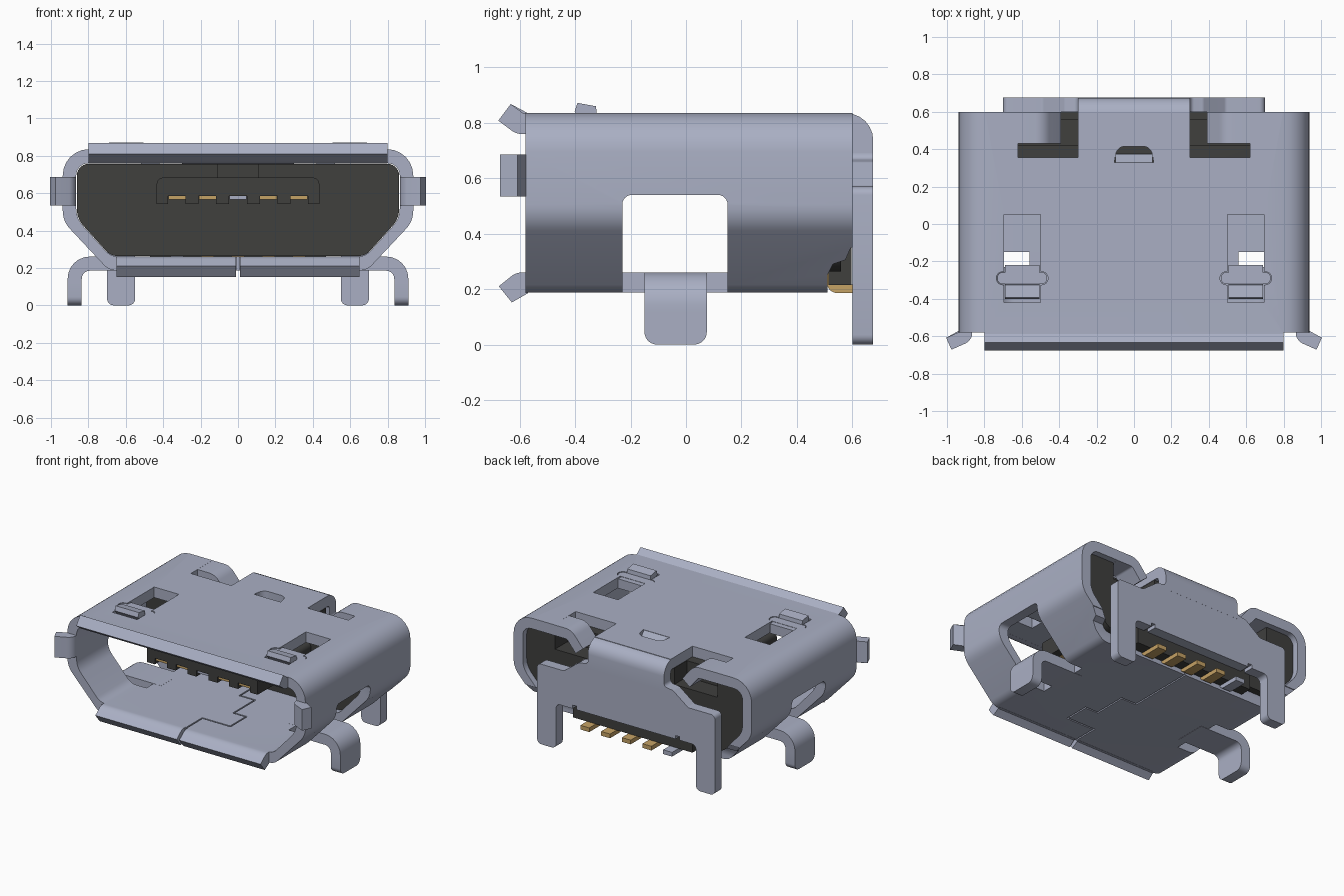
import bpy, bmesh, math
from mathutils import Vector

cube = bpy.data.objects.get("Cube")
if cube:
    bpy.data.objects.remove(cube, do_unlink=True)


def material(name, rgb):
    m = bpy.data.materials.new(name)
    m.use_nodes = True
    m.diffuse_color = (*rgb, 1)
    m.node_tree.nodes["Principled BSDF"].inputs["Base Color"].default_value = (*rgb, 1)
    return m


STEEL = material("steel", (0.40, 0.43, 0.55))
BLACK = material("black plastic", (0.05, 0.05, 0.048))
GOLD = material("gold", (0.56, 0.36, 0.13))


def rounded(points, closed=True, steps=6):
    """Fillet a 2D polyline of (u, v[, radius]) points."""
    out, n = [], len(points)
    for i, p in enumerate(points):
        r = p[2] if len(p) > 2 else 0
        c = Vector(p[:2])
        if r == 0 or (not closed and i in (0, n - 1)):
            out.append(c)
            continue
        a = (Vector(points[i - 1][:2]) - c).normalized()
        b = (Vector(points[(i + 1) % n][:2]) - c).normalized()
        half = a.angle(b) / 2
        centre = c + (a + b).normalized() * (r / math.sin(half))
        s, e = c + a * (r / math.tan(half)) - centre, c + b * (r / math.tan(half)) - centre
        sweep = s.angle(e)
        for k in range(steps + 1):
            t = k / steps
            out.append(centre + (s * math.sin((1 - t) * sweep) + e * math.sin(t * sweep)) / math.sin(sweep))
    return out


def finish(ob):
    bpy.ops.object.select_all(action='DESELECT')
    bpy.context.view_layer.objects.active = ob
    ob.select_set(True)
    bpy.ops.object.shade_smooth_by_angle(angle=math.radians(32))


def prism(name, points, axis, lo, hi, mat=STEEL):
    """Extrude a filleted outline along an axis: x uses (y,z), y uses (x,z), z uses (x,y)."""
    put = {'x': lambda u, v, w: (w, u, v), 'y': lambda u, v, w: (u, w, v),
           'z': lambda u, v, w: (u, v, w)}[axis]
    bm = bmesh.new()
    pts = rounded(points)
    a = [bm.verts.new(put(u, v, lo)) for u, v in pts]
    b = [bm.verts.new(put(u, v, hi)) for u, v in pts]
    bm.faces.new(a)
    bm.faces.new(b)
    for i in range(len(a)):
        j = (i + 1) % len(a)
        bm.faces.new((a[i], a[j], b[j], b[i]))
    bmesh.ops.recalc_face_normals(bm, faces=bm.faces)
    me = bpy.data.meshes.new(name)
    bm.to_mesh(me)
    bm.free()
    me.materials.append(mat)
    ob = bpy.data.objects.new(name, me)
    bpy.context.collection.objects.link(ob)
    finish(ob)
    return ob


def rect(u0, u1, v0, v1, r=0):
    return [(u0, v0, r), (u1, v0, r), (u1, v1, r), (u0, v1, r)]


def box(name, x0, x1, y0, y1, z0, z1, mat=STEEL):
    return prism(name, rect(x0, x1, y0, y1), 'z', z0, z1, mat)


def sheet(name, path, axis, lo, hi, thick=0.075):
    """Bent sheet metal following a filleted centre line."""
    p = rounded(path, closed=False)
    left, right = [], []
    for i, c in enumerate(p):
        d0 = (c - p[i - 1]).normalized() if i else (p[1] - c).normalized()
        d1 = (p[i + 1] - c).normalized() if i < len(p) - 1 else d0
        d = (d0 + d1).normalized()
        off = Vector((-d.y, d.x)) * (thick / 2 / max(d.dot(d0), 0.3))
        left.append(c + off)
        right.append(c - off)
    return prism(name, [tuple(q) for q in left + right[::-1]], axis, lo, hi)


def flip(points, s):
    return [(p[0] * s, *p[1:]) for p in points]


def span(s, a, b):
    return (a, b) if s > 0 else (-b, -a)


def carve(ob, cutters):
    """Subtract cutters, then discard them."""
    for c in cutters:
        m = ob.modifiers.new("cut", 'BOOLEAN')
        m.operation, m.solver, m.object = 'DIFFERENCE', 'EXACT', c
    dg = bpy.context.evaluated_depsgraph_get()
    ob.data = bpy.data.meshes.new_from_object(ob.evaluated_get(dg))
    ob.modifiers.clear()
    for c in cutters:
        bpy.data.objects.remove(c, do_unlink=True)
    finish(ob)


def section(x, top, bottom, knee, foot, r, shrink=0):
    """Symmetric D-shaped cross-section."""
    half = [(foot, bottom, 0.09), (x, knee, 0.14), (x, top, r)]
    return half + [(-u, v, q) for u, v, q in half[::-1]]


# Shell tube with all of its openings
shell = prism("shell", section(0.937, 0.835, 0.187, 0.45, 0.69, 0.14), 'y', -0.58, 0.6)
cuts = [prism("c", section(0.865, 0.76, 0.26, 0.465, 0.68, 0.065), 'y', -0.8, 0.8)]
window = [(-0.23, 0.1), (0.15, 0.1), (0.15, 0.54, 0.035), (-0.23, 0.54, 0.035)]
for s in (1, -1):
    cuts.append(prism("c", window, 'x', *span(s, 0.56, 1.2)))
    cuts.append(box("c", *span(s, 0.50, 0.695), -0.42, 0.05, 0.7, 0.9))
    cuts.append(prism("c", rect(*span(s, 0.46, 0.735), -0.325, -0.255, 0.033), 'z', 0.7, 0.91))
    cuts.append(box("c", *span(s, 0.30, 0.62), 0.355, 0.7, 0.70, 0.9))
cuts.append(prism("c", [(-0.105, 0.33), (0.105, 0.33), (0.09, 0.415, 0.05), (-0.09, 0.415, 0.05)],
                  'z', 0.7, 0.9))
cuts.append(prism("c", [(0.51, 0.1), (0.51, 0.25), (0.53, 0.29), (0.575, 0.305), (0.595, 0.35),
                        (0.7, 0.36), (0.7, 0.1)], 'x', -1.2, 1.2))
# Interlocking seam in the floor
seam = [(0, -0.7), (0, -0.40), (0.22, -0.40), (0.22, -0.22), (0.12, -0.22), (0.12, 0.02), (0, 0.02), (0, 0.6)]
for (xa, ya), (xb, yb) in zip(seam, seam[1:]):
    g = 0.005
    cuts.append(box("c", min(xa, xb) - g, max(xa, xb) + g, min(ya, yb) - g, max(ya, yb) + g, 0.1, 0.3))
carve(shell, cuts)

# Flared lips around the mouth
sheet("top_lip", [(-0.57, 0.797), (-0.60, 0.797, 0.03), (-0.655, 0.838)], 'x', -0.80, 0.80)
for s, side in ((1, "left"), (-1, "right")):
    sheet(side + "_bottom_lip", [(-0.57, 0.223), (-0.60, 0.223, 0.03), (-0.652, 0.181)], 'x',
          *span(s, 0.01, 0.65))
    sheet(side + "_side_lip", flip([(0.90, -0.57), (0.90, -0.60, 0.03), (0.99, -0.64)], s), 'z',
          0.535, 0.685, 0.07)

    # Side mounting legs
    sheet(side + "_leg", flip([(0.5, 0.223), (0.873, 0.223, 0.08), (0.873, 0.12)], s), 'y', -0.15, 0.075)
    prism(side + "_foot", [(-0.15, 0, 0.045), (0.075, 0, 0.045), (0.075, 0.125), (-0.15, 0.125)], 'x',
          *span(s, 0.8355, 0.9105))

    # Latch springs on the roof
    prism(side + "_latch_pivot", rect(*span(s, 0.464, 0.731), -0.322, -0.258, 0.03), 'z', 0.765, 0.832)
    box(side + "_latch_plate", *span(s, 0.506, 0.689), -0.33, -0.22, 0.763, 0.83)
    prism(side + "_latch_hook", [(-0.402, 0.84), (-0.392, 0.872), (-0.325, 0.86), (-0.315, 0.77),
                                 (-0.34, 0.77)], 'x', *span(s, 0.506, 0.689))

    # Curled retaining tabs at the rear of the roof
    sheet(side + "_rear_tab", flip([(0.64, 0.797), (0.50, 0.797, 0.06), (0.42, 0.70)], s), 'y', 0.43, 0.6)

# Small dimple tab on the roof
prism("dimple_tab", [(0.30, 0.833), (0.33, 0.833), (0.375, 0.775), (0.34, 0.765), (0.30, 0.79)],
      'x', -0.10, 0.10)

# Strap folding down over the back, and the back plate with its legs
sheet("rear_strap", [(0.57, 0.797), (0.638, 0.797, 0.06), (0.638, 0.64)], 'x', -0.30, 0.30)
half = [(0.30, 0.70), (0.30, 0.67, 0.025), (0.37, 0.66, 0.03), (0.49, 0.57, 0.03), (0.70, 0.57, 0.03),
        (0.70, 0, 0.035), (0.55, 0, 0.035), (0.55, 0.32, 0.03), (0.42, 0.32), (0.42, 0.345),
        (0.39, 0.345), (0.39, 0.32)]
prism("back_plate", half + [(-p[0], *p[1:]) for p in half[::-1]], 'y', 0.6, 0.675)

# Plastic insulator filling the rear, with pockets under the tabs
body = prism("insulator", section(0.862, 0.757, 0.263, 0.465, 0.68, 0.065), 'y', 0.2, 0.56, BLACK)
carve(body, [box("c", *span(s, 0.30, 0.64), 0.42, 0.7, 0.64, 0.9, BLACK) for s in (1, -1)])
box("insulator_base", -0.47, 0.47, 0.515, 0.598, 0.215, 0.35, BLACK)
prism("tongue", [(-0.435, 0.585), (0.435, 0.585), (0.435, 0.683, 0.035), (-0.435, 0.683, 0.035)],
      'y', -0.40, 0.21, BLACK)
box("tongue_key", -0.11, 0.11, 0.05, 0.21, 0.68, 0.757, BLACK)
for i, (x, w) in enumerate([(-0.405, 0.06), (-0.245, 0.07), (-0.083, 0.07),
                            (0.083, 0.07), (0.245, 0.07), (0.405, 0.06)]):
    box(f"tongue_rib_{i + 1}", x - w / 2, x + w / 2, -0.40, 0.21, 0.542, 0.59, BLACK)

# Contacts under the tongue, and solder tails at the rear
for i in range(5):
    x = (i - 2) * 0.163
    box(f"contact_{i + 1}", x - 0.046, x + 0.046, -0.39, 0.21, 0.565, 0.592, STEEL if i == 2 else GOLD)
    sheet(f"solder_tail_{i + 1}", [(0.50, 0.30), (0.53, 0.201, 0.02), (0.672, 0.201)], 'x',
          x - 0.035, x + 0.035, 0.03).data.materials[0] = STEEL if i == 0 else GOLD
